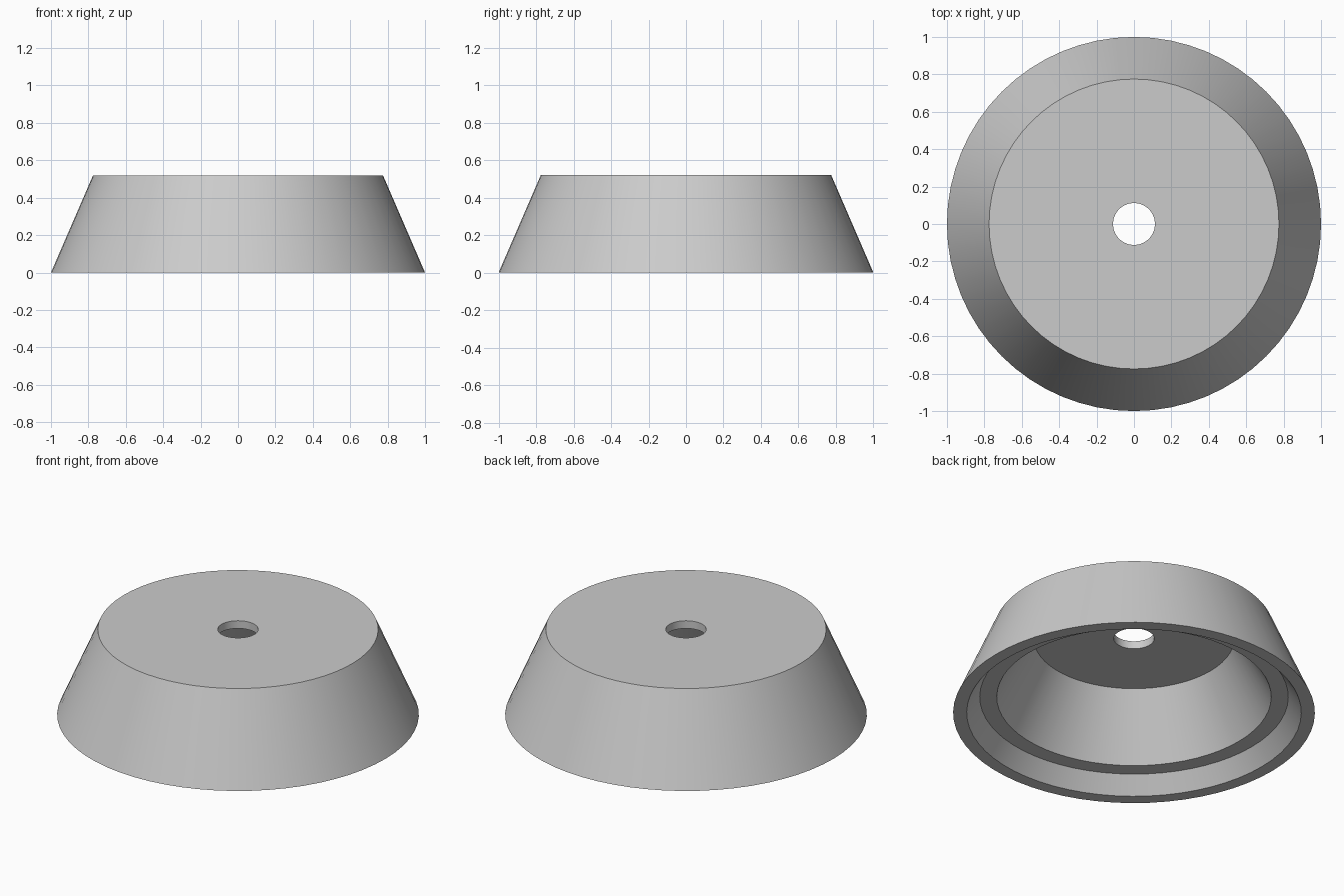
import bpy
import bmesh
import math

cube = bpy.data.objects.get("Cube")
if cube:
    bpy.data.objects.remove(cube, do_unlink=True)

SEGMENTS = 64

grey = bpy.data.materials.new("plain grey")
grey.use_nodes = True
colour = (0.6, 0.6, 0.6, 1)
grey.diffuse_color = colour
grey.node_tree.nodes["Principled BSDF"].inputs["Base Color"].default_value = colour


def lathe(name, profile, material):
    """Spin a closed (radius, height) profile around the z axis."""
    bm = bmesh.new()
    rings = []
    for radius, height in profile:
        angles = [math.tau * i / SEGMENTS for i in range(SEGMENTS)]
        rings.append([bm.verts.new((radius * math.cos(a), radius * math.sin(a), height))
                      for a in angles])
    for ring, following in zip(rings, rings[1:] + rings[:1]):
        for i in range(SEGMENTS):
            j = (i + 1) % SEGMENTS
            bm.faces.new((ring[i], ring[j], following[j], following[i]))
    bmesh.ops.recalc_face_normals(bm, faces=bm.faces)
    mesh = bpy.data.meshes.new(name)
    bm.to_mesh(mesh)
    bm.free()
    mesh.materials.append(material)
    obj = bpy.data.objects.new(name, mesh)
    bpy.context.collection.objects.link(obj)
    return obj


# Hollow tapered cup: outer wall, top plate with hole, inner cone, stepped rim
cup = lathe("tapered_cup", [
    (1.0, 0.0), (0.775, 0.52),
    (0.112, 0.52), (0.112, 0.473),
    (0.554, 0.473), (0.759, 0.10),
    (0.853, 0.10), (0.925, 0.0),
], grey)

bpy.ops.object.select_all(action="DESELECT")
cup.select_set(True)
bpy.context.view_layer.objects.active = cup
bpy.ops.object.shade_smooth_by_angle(angle=math.radians(25))
